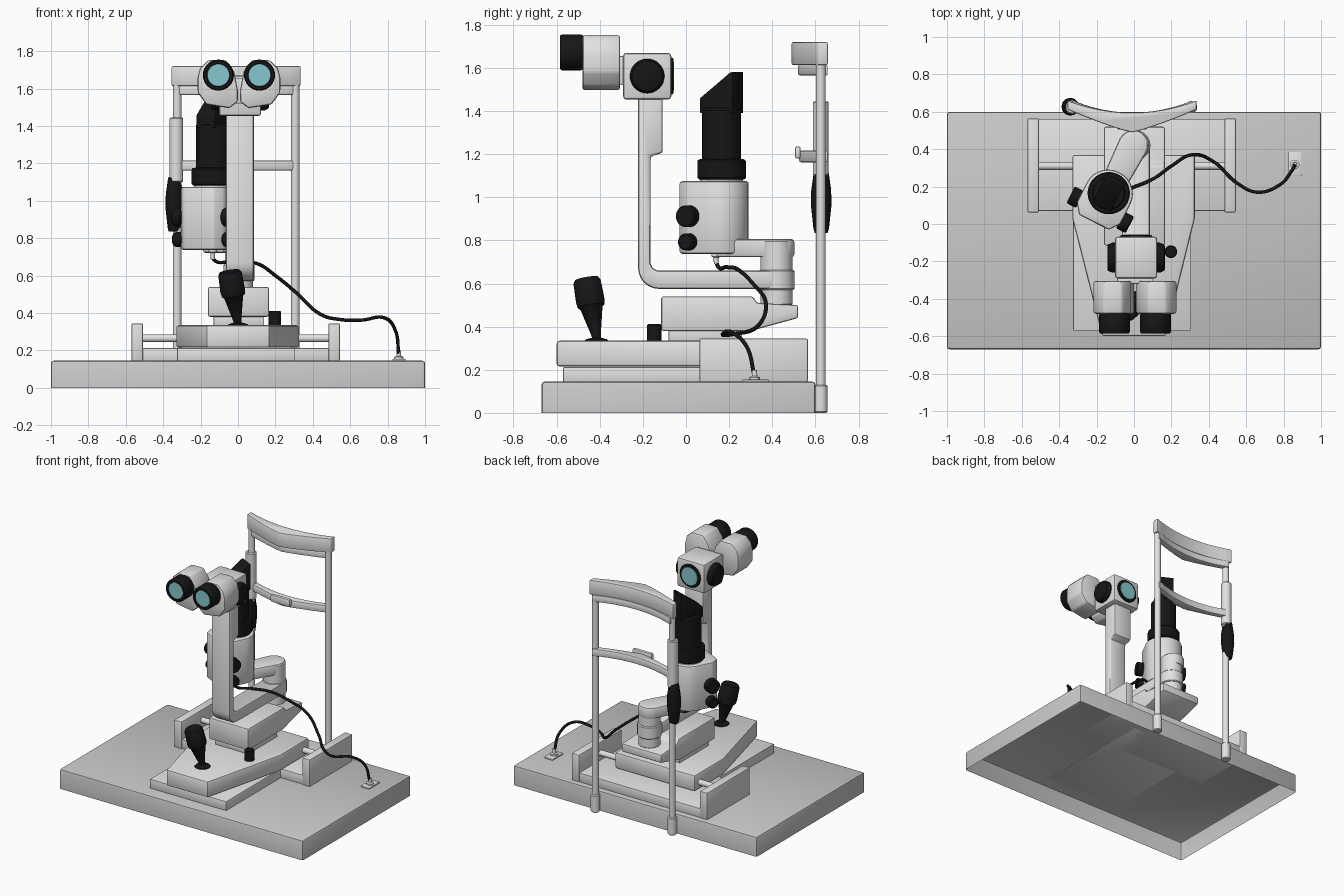
import bpy, bmesh, math
from mathutils import Vector, Matrix

if "Cube" in bpy.data.objects:
    bpy.data.objects.remove(bpy.data.objects["Cube"])


def material(name, rgb):
    m = bpy.data.materials.new(name)
    m.diffuse_color = (*rgb, 1)
    m.use_nodes = True
    m.node_tree.nodes["Principled BSDF"].inputs["Base Color"].default_value = m.diffuse_color
    return m


WHITE = material("light_grey_enamel", (0.76, 0.76, 0.75))
GREY = material("table_grey", (0.59, 0.59, 0.59))
BLACK = material("black_plastic", (0.008, 0.008, 0.009))
TEAL = material("teal_glass", (0.24, 0.58, 0.62))
I4 = Matrix.Identity(4)


def finish(name, bm, mat, bevel=0, M=I4, seg=2):
    bmesh.ops.recalc_face_normals(bm, faces=bm.faces)
    if bevel:
        edges = [e for e in bm.edges if e.is_manifold and e.calc_face_angle() > 0.55]
        bmesh.ops.bevel(bm, geom=edges, offset=bevel, segments=seg, profile=0.5,
                        affect='EDGES', clamp_overlap=True)
    bm.transform(M)
    me = bpy.data.meshes.new(name)
    bm.to_mesh(me)
    bm.free()
    me.materials.append(mat)
    ob = bpy.data.objects.new(name, me)
    bpy.context.collection.objects.link(ob)
    bpy.ops.object.select_all(action='DESELECT')
    ob.select_set(True)
    bpy.context.view_layer.objects.active = ob
    bpy.ops.object.shade_smooth_by_angle(angle=math.radians(35))
    return ob


def prism(name, pts, a, b, axis, mat, bevel=0, M=I4, open_start=False):
    """Extrude a 2D outline from a to b along an axis."""
    place = {'x': lambda p, h: (h, p[0], p[1]), 'y': lambda p, h: (p[0], h, p[1]),
             'z': lambda p, h: (p[0], p[1], h)}[axis]
    bm = bmesh.new()
    lo = [bm.verts.new(place(p, a)) for p in pts]
    hi = [bm.verts.new(place(p, b)) for p in pts]
    n = len(pts)
    for i in range(n):
        bm.faces.new((lo[i], lo[(i + 1) % n], hi[(i + 1) % n], hi[i]))
    bm.faces.new(hi)
    if not open_start:
        bm.faces.new(lo[::-1])
    return finish(name, bm, mat, bevel, M)


def box(name, x0, x1, y0, y1, z0, z1, mat, bevel=0.008, M=I4):
    return prism(name, [(x0, y0), (x1, y0), (x1, y1), (x0, y1)], z0, z1, 'z', mat, bevel, M)


def lathe(name, origin, direction, profile, mat, n=32, M=I4):
    """Turn a (radius, height) profile around a direction."""
    bm = bmesh.new()
    rings = [[bm.verts.new((r * math.cos(2 * math.pi * i / n), r * math.sin(2 * math.pi * i / n), h))
              for i in range(n)] for r, h in profile]
    for A, B in zip(rings, rings[1:]):
        for i in range(n):
            bm.faces.new((A[i], A[(i + 1) % n], B[(i + 1) % n], B[i]))
    bm.faces.new(rings[0][::-1])
    bm.faces.new(rings[-1])
    q = Vector(direction).to_track_quat('Z', 'Y').to_matrix().to_4x4()
    return finish(name, bm, mat, 0, M @ Matrix.Translation(origin) @ q)


def rod(name, p0, p1, r, mat, M=I4, c=0.006):
    d = Vector(p1) - Vector(p0)
    L = d.length
    c = min(c, L / 3)
    return lathe(name, p0, d, [(r - c, 0), (r, c), (r, L - c), (r - c, L)], mat, 32, M)


# table top: pressed shell, open underneath
prism("table", [(-1, -.67), (1, -.67), (1, .6), (-1, .6)], 0, .145, 'z', GREY, .014, open_start=True)
box("socket_plate", .825, .895, .26, .385, .143, .154, WHITE, .002)
lathe("cable_plug", (.86, .318, .15), (0, 0, 1), [(.025, 0), (.025, .015), (.013, .02), (.011, .05)], WHITE, 20)

# rail bed with end plates and cross rod
box("rail_bed", -.55, .53, .07, .56, .143, .212, WHITE, .004)
for x0, x1, side in ((-.57, -.508, "left"), (.483, .545, "right")):
    box(side + "_rail_end", x0, x1, .062, .565, .143, .345, WHITE, .008)
rod("cross_rod", (-.53, .31, .265), (.51, .31, .265), .021, WHITE)

# sliding carriage
box("carriage_plate", -.325, .302, -.57, .37, .143, .212, WHITE, .004)
prism("carriage_slab", [(-.17, -.6), (.17, -.6), (.325, .03), (.325, .37), (-.33, .37), (-.33, .03)],
      .215, .335, 'z', WHITE, .014)
box("pedestal_neck", -.13, .14, -.08, .26, .33, .39, WHITE, .004)
prism("pedestal", [(-.115, .38), (.3, .38), (.52, .44), (.52, .5), (.33, .51), (.31, .54), (-.115, .54)],
      -.16, .165, 'x', WHITE, .01)
rod("lock_knob", (.197, -.148, .33), (.197, -.148, .412), .034, BLACK)

# joystick
lathe("joystick_collar", (0, -.415, .333), (0, 0, 1), [(.055, 0), (.05, .008), (.02, .016)], BLACK)
lathe("joystick", (0, -.412, .335), (-.045, -.05, .29),
      [(.018, 0), (.025, .04), (.052, .155), (.063, .165), (.067, .19), (.064, .28), (.055, .295)], BLACK, 20)

# pivot post and microscope arm
rod("pivot_post", (.005, .42, .5), (.005, .42, .8), .075, WHITE)
rod("pivot_ring", (.005, .42, .57), (.005, .42, .663), .083, WHITE)
corner = [(-.125 - .097 * math.sin(a), .672 - .097 * math.cos(a)) for a in [math.pi / 12 * i for i in range(7)]]
prism("microscope_arm", [(.42, .575)] + corner + [(-.222, 1.47), (-.108, 1.47), (-.108, 1.205), (-.165, 1.19),
      (-.165, .695), (-.155, .67), (-.13, .66), (.42, .66)], -.065, .085, 'x', WHITE, .014)

# microscope head
box("microscope_head", -.102, .124, -.292, -.068, 1.453, 1.67, WHITE, .016)
rod("rear_lens_ring", (.011, -.075, 1.562), (.011, -.058, 1.562), .085, BLACK)
rod("rear_lens", (.011, -.06, 1.562), (.011, -.055, 1.562), .066, TEAL, c=.001)
for s, side in ((-1, "left"), (1, "right")):
    lathe(side + "_zoom_knob", (.011 + s * .108, -.18, 1.562), (s, 0, 0),
          [(.08, 0), (.08, .02), (.07, .042), (.062, .046)], BLACK)
box("binocular_bridge", -.09, .1, -.32, -.285, 1.52, 1.655, WHITE, .004)
half = [(.006, 1.59), (.025, 1.69), (.07, 1.752), (.165, 1.752), (.208, 1.71), (.221, 1.66), (.221, 1.58),
        (.175, 1.515), (.05, 1.495), (.006, 1.53)]
for s, side in ((-1, "left"), (1, "right")):
    c = .005 + s * .11
    prism(side + "_prism_house", [(.005 + s * x, z) for x, z in half], -.48, -.305, 'y', WHITE, .012)
    lathe(side + "_eyepiece", (c, -.475, 1.672), (0, -1, 0),
          [(.076, 0), (.083, .012), (.083, .1), (.077, .11), (.062, .11), (.058, .1)], BLACK)
    rod(side + "_eye_lens", (c, -.57, 1.672), (c, -.579, 1.672), .06, TEAL, c=.001)

# slit lamp tower, built about its own axis and swung to one side
L = Matrix.Translation((-.135, .165, 0)) @ Matrix.Rotation(math.radians(-27), 4, 'Z')
arc = [(.13 * math.cos(a), .125 * math.sin(a)) for a in [math.pi / 14 * i for i in range(15)]]
prism("lamp_housing", arc + [(-.13, -.12), (-.09, -.175), (.09, -.175), (.13, -.12)], .738, 1.075, 'z', WHITE, .012, L)
tip = [(.285 + .085 * math.sin(a), .08 * math.cos(a)) for a in [math.pi / 10 * i for i in range(11)]]
prism("lamp_arm", [(y, x) for x, y in tip] + [(-.065, 0), (.065, 0)], .722, .806, 'z', WHITE, .014, L)
for s in (-1, 1):
    side = "left" if s < 0 else "right"
    for z, r, nm in ((.912, .05, "upper"), (.793, .039, "lower")):
        rod(f"{side}_{nm}_lamp_knob", (s * .12, -.1, z), (s * .178, -.1, z), r, BLACK, L)
rod("tower_neck", (0, 0, 1.06), (0, 0, 1.09), .1, WHITE, L)
lathe("tower_tube", (0, 0, 1.083), (0, 0, 1),
      [(.105, 0), (.113, .008), (.113, .085), (.106, .093), (.09, .094), (.09, .32), (.082, .33)], BLACK, 32, L)
prism("tower_mirror_block", [(-.085, 1.39), (.085, 1.39), (.085, 1.582), (.07, 1.578), (-.085, 1.46)],
      -.055, .055, 'x', BLACK, .004, L)
lathe("lamp_cable_plug", (-.135, .14, .745), (0, 0, -1), [(.022, 0), (.022, .02), (.012, .025), (.011, .055)], WHITE, 20)

# power cable
pts = [(-.135, .14, .72), (-.13, .145, .685), (-.02, .19, .676), (.1, .24, .665), (.2, .31, .6), (.31, .37, .51),
       (.43, .33, .4), (.55, .22, .365), (.66, .17, .362), (.78, .21, .375), (.84, .28, .31), (.86, .318, .17)]
cu = bpy.data.curves.new("power_cable", 'CURVE')
cu.dimensions = '3D'
cu.bevel_depth, cu.bevel_resolution, cu.resolution_u, cu.use_fill_caps = .0095, 2, 8, True
sp = cu.splines.new('BEZIER')
sp.bezier_points.add(len(pts) - 1)
for bp, p in zip(sp.bezier_points, pts):
    bp.co = p
    bp.handle_left_type = bp.handle_right_type = 'AUTO'
cu.materials.append(BLACK)
bpy.context.collection.objects.link(bpy.data.objects.new("power_cable", cu))

# head rest posts
for x, side in ((-.325, "left"), (.306, "right")):
    rod(side + "_post_foot", (x, .625, 0), (x, .625, .13), .032, WHITE)
    rod(side + "_post", (x, .625, .1), (x, .625, 1.63), .023, WHITE)
rod("height_sleeve", (-.33, .625, 1.1), (-.33, .625, 1.445), .037, WHITE)
lathe("height_grip", (-.34, .627, .835), (0, 0, 1),
      [(.03, 0), (.036, .02), (.048, .13), (.046, .2), (.034, .285), (.03, .293)], BLACK, 12)


# curved forehead band and chin bar share one plan shape
def band(name, x0, x1, front_dip, z0, z1, back_dip=.595):
    c, w = (x0 + x1) / 2, (x1 - x0) / 2
    t = [-1 + i / 6 for i in range(13)]
    front = [(c + w * k, front_dip + (.612 - front_dip) * abs(k) ** 1.2) for k in t]
    back = [(c + w * k, back_dip + (.66 - back_dip) * k * k) for k in reversed(t)]
    prism(name, front + back, z0, z1, 'z', WHITE, .008)


band("forehead_band", -.355, .335, .49, 1.613, 1.72)
band("forehead_strip", -.33, .312, .52, 1.565, 1.615)
band("chin_bar", -.325, .312, .525, 1.162, 1.216)
box("chin_cup_lip", -.09, .07, .505, .532, 1.18, 1.236, WHITE, .01)
